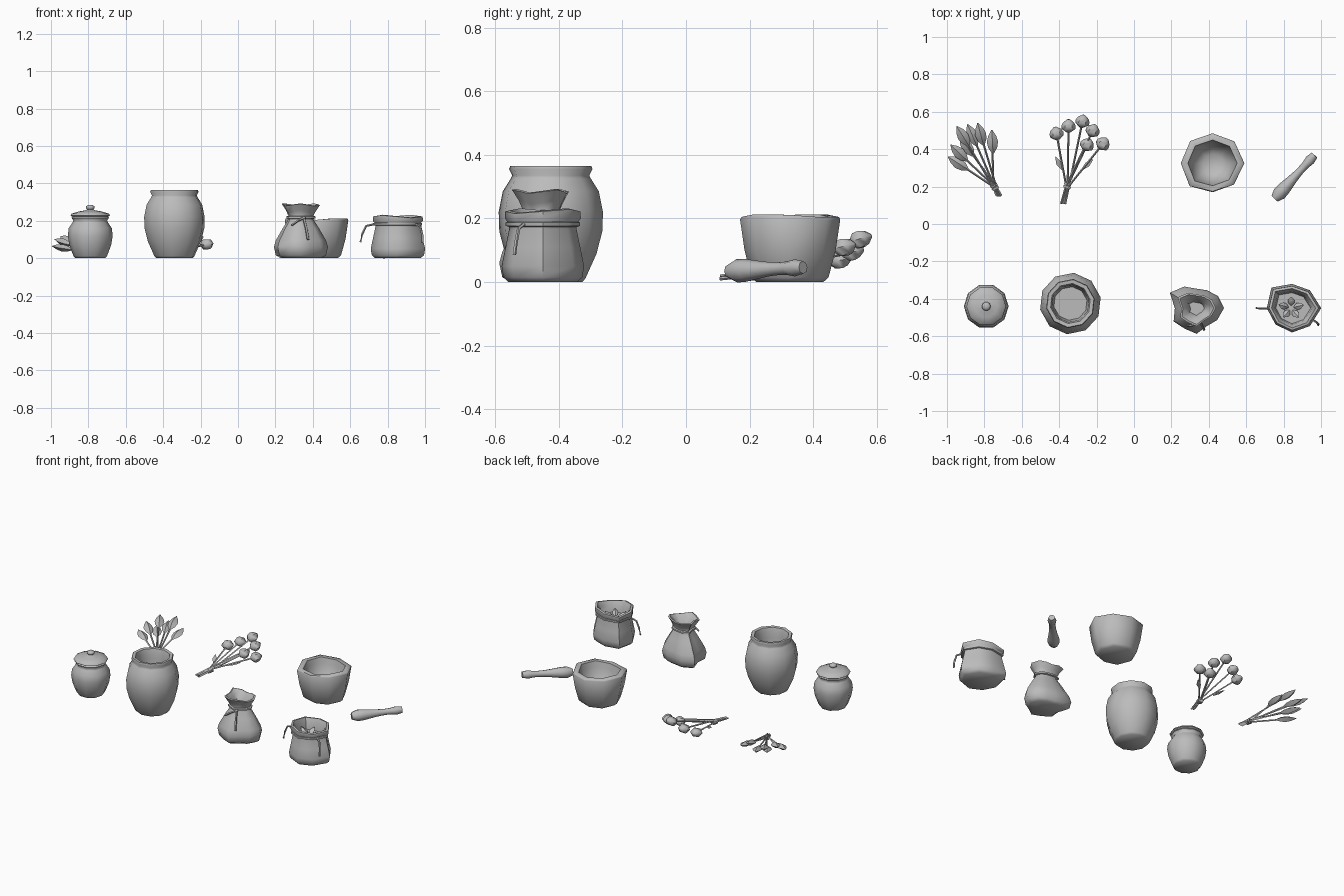
import bpy, math
from mathutils import Vector

if "Cube" in bpy.data.objects:
    bpy.data.objects.remove(bpy.data.objects["Cube"])

grey = bpy.data.materials.new("plain_grey")
grey.diffuse_color = (0.5, 0.5, 0.5, 1)
grey.use_nodes = True
grey.node_tree.nodes["Principled BSDF"].inputs["Base Color"].default_value = grey.diffuse_color


def make(name, verts, faces, angle=50):
    me = bpy.data.meshes.new(name)
    me.from_pydata(verts, [], faces)
    me.materials.append(grey)
    for p in me.polygons:
        p.use_smooth = True
    me.set_sharp_from_angle(angle=math.radians(angle))
    ob = bpy.data.objects.new(name, me)
    bpy.context.collection.objects.link(ob)
    return ob


def skin(rings, closed=False):
    """Faces joining equal rings of points, with caps or closed in a loop."""
    n, m = len(rings[0]), len(rings)
    faces = []
    for k in range(m if closed else m - 1):
        a, b = k * n, (k + 1) % m * n
        faces += [(a + i, a + (i + 1) % n, b + (i + 1) % n, b + i) for i in range(n)]
    if not closed:
        faces += [tuple(reversed(range(n))), tuple((m - 1) * n + i for i in range(n))]
    return [p for r in rings for p in r], faces


def vessel(name, x, y, profile, shape, turn=0.0, wobble=None, angle=60):
    """Loft (radius, z) rings; shape scales each side, wobble lifts upper rings."""
    n = len(shape)
    rings = []
    for r, z in profile:
        ring = []
        for i, s in enumerate(shape):
            a = turn + 2 * math.pi * i / n
            dz = wobble(a, z) if wobble else 0
            ring.append((x + r * s * math.cos(a), y + r * s * math.sin(a), z + dz))
        rings.append(ring)
    return make(name, *skin(rings), angle)


def tube(name, pts, radii, sides=6, flat=1.0, closed=False):
    """Sweep a polygon along points, flattened vertically by flat."""
    pts = [Vector(p) for p in pts]
    rings, m = [], len(pts)
    for i, p in enumerate(pts):
        if closed:
            d = pts[(i + 1) % m] - pts[i - 1]
        else:
            d = pts[min(i + 1, m - 1)] - pts[max(i - 1, 0)]
        d.normalize()
        ref = Vector((0, 0, 1)) if abs(d.z) < 0.95 else Vector((1, 0, 0))
        u = ref.cross(d).normalized()
        v = d.cross(u)
        r = radii[i] if isinstance(radii, (list, tuple)) else radii
        rings.append([p + r * (math.cos(t) * u + flat * math.sin(t) * v)
                      for t in [2 * math.pi * k / sides for k in range(sides)]])
    return make(name, *skin(rings, closed))


def spindle(name, base, tip, widths, sides, flat=1.0):
    a, b = Vector(base), Vector(tip)
    n = len(widths) - 1
    return tube(name, [a.lerp(b, i / n) for i in range(n + 1)], widths, sides, flat)


def cord_ring(name, x, y, z, r, shape, thick):
    n = len(shape)
    pts = [(x + r * s * math.cos(2 * math.pi * i / n),
            y + r * s * math.sin(2 * math.pi * i / n), z) for i, s in enumerate(shape)]
    return tube(name, pts, thick, 5, 1.0, True)


# small lidded jar
round10 = [1.0] * 10
vessel("small_jar", -0.79, -0.44,
       [(.08, 0), (.09, .012), (.112, .07), (.12, .12), (.115, .16), (.095, .19),
        (.09, .2), (.1, .215), (.095, .222)], round10)
vessel("small_jar_lid", -0.79, -0.44,
       [(.09, .218), (.106, .228), (.1, .238), (.06, .25), (.028, .255), (.016, .26),
        (.024, .268), (.023, .277), (.012, .284)], round10)

# large open jar
vessel("large_jar", -0.34, -0.425,
       [(.1, 0), (.11, .012), (.145, .09), (.163, .16), (.165, .22), (.152, .285),
        (.127, .325), (.122, .335), (.132, .355), (.128, .365), (.108, .363),
        (.1, .335), (.098, .3), (.09, .24)], round10, 0.2)

# tied pouch with flared mouth
folds = [1.15, 1.03, .87, .82, 1.05, 1.3, .92, 1.12, 1.0, 1.08, .87, 1.0]
vessel("tied_pouch", 0.335, -0.45,
       [(.095, 0), (.118, .015), (.127, .06), (.118, .095), (.085, .16), (.063, .2),
        (.056, .22), (.07, .25), (.09, .284), (.08, .287), (.05, .255), (.036, .22)],
       folds, 0, lambda a, z: .006 * math.sin(3 * a) if z > .24 else 0)
cord_ring("pouch_cord", 0.335, -0.45, .218, .062, folds, .009)
tube("pouch_cord_end_left", [(.36, -.515, .218), (.32, -.54, .2), (.285, -.545, .175)],
     .006, 5)
tube("pouch_cord_end_right", [(.35, -.515, .22), (.365, -.545, .16), (.375, -.565, .1)],
     .007, 5)

# open pouch holding leaves
sag = [1.13, .98, .94, 1.13, .98, .9, .94, .98]
vessel("open_pouch", 0.845, -0.45,
       [(.115, 0), (.132, .015), (.138, .05), (.125, .11), (.113, .165), (.112, .18),
        (.127, .2), (.126, .222), (.112, .225), (.095, .195), (.088, .15)],
       sag, 0, lambda a, z: .007 * math.sin(2 * a) if z > .19 else 0)
cord_ring("open_pouch_cord", 0.845, -0.45, .182, .117, sag, .009)
tube("open_pouch_cord_end_left", [(.73, -.45, .182), (.685, -.45, .172), (.665, -.45, .13),
                                  (.655, -.45, .085)], .006, 5)
tube("open_pouch_cord_end_right", [(.95, -.51, .182), (.975, -.525, .17), (.985, -.535, .125),
                                   (.985, -.54, .085)], .006, 5)
for i in range(5):
    a = 2 * math.pi * i / 5 + .3
    c, s = math.cos(a), math.sin(a)
    spindle("pouch_leaf", (.84 + .015 * c, -.45 + .015 * s, .155),
            (.84 + .07 * c, -.45 + .06 * s, .185), [.004, .018, .016, .002], 4, .5)

# mortar
vessel("mortar", 0.42, 0.325,
       [(.11, 0), (.127, .015), (.15, .1), (.165, .2), (.16, .208), (.128, .208),
        (.12, .17), (.095, .08), (.05, .05)],
       [1.03, 1.0, .97, 1.02, 1.03, 1.05, .94, .98], 0,
       lambda a, z: .006 * math.cos(2 * a + 1) if z > .15 else 0)

# pestle
spindle("pestle", (.752, .135, .034), (.965, .368, .046),
        [.022, .037, .036, .031, .026, .022, .02, .021, .027, .02], 8)


def bundle(name, foot, knot, heads, head_len, widths, sides, flat):
    """Stems fan from a knot to the heads; short ends splay below the knot."""
    foot, knot = Vector(foot), Vector(knot)
    for i, h in enumerate(heads):
        h = Vector(h)
        d = (h - knot).normalized()
        k = knot + Vector(((i % 3 - 1) * .008, 0, (i % 2) * .01))
        end = foot + (knot - h) * .04 + Vector(((i % 3 - 1) * .01, 0, (i % 2) * .006))
        tube(name + "_stem", [end, k, h], .0055, 4)
        spindle(name + "_head", h - d * head_len / 2, h + d * head_len / 2,
                widths, sides, flat)
    d = (knot - foot).normalized()
    for s in (-.008, .008):
        spindle(name + "_tie", knot + d * (s - .006), knot + d * (s + .006), [.02, .021], 7, .8)


# grain bundle
bundle("grain", (-.725, .16, .012), (-.745, .2, .02),
       [(-.94, .325, .055), (-.935, .38, .085), (-.895, .415, .06), (-.915, .47, .1),
        (-.865, .475, .075), (-.82, .48, .11), (-.757, .44, .07)],
       .13, [.005, .024, .03, .021, .002], 4, .65)

# seed head bundle with two small leaves
bundle("seed", (-.375, .12, .015), (-.355, .205, .02),
       [(-.415, .485, .07), (-.35, .525, .095), (-.275, .55, .135), (-.22, .5, .11),
        (-.25, .425, .08), (-.165, .43, .075)],
       .07, [.012, .036, .038, .03, .008], 6, .8)
spindle("seed_leaf", (-.385, .29, .03), (-.42, .36, .05), [.003, .014, .002], 4, .3)
spindle("seed_leaf", (-.28, .29, .04), (-.22, .345, .055), [.003, .014, .002], 4, .3)
